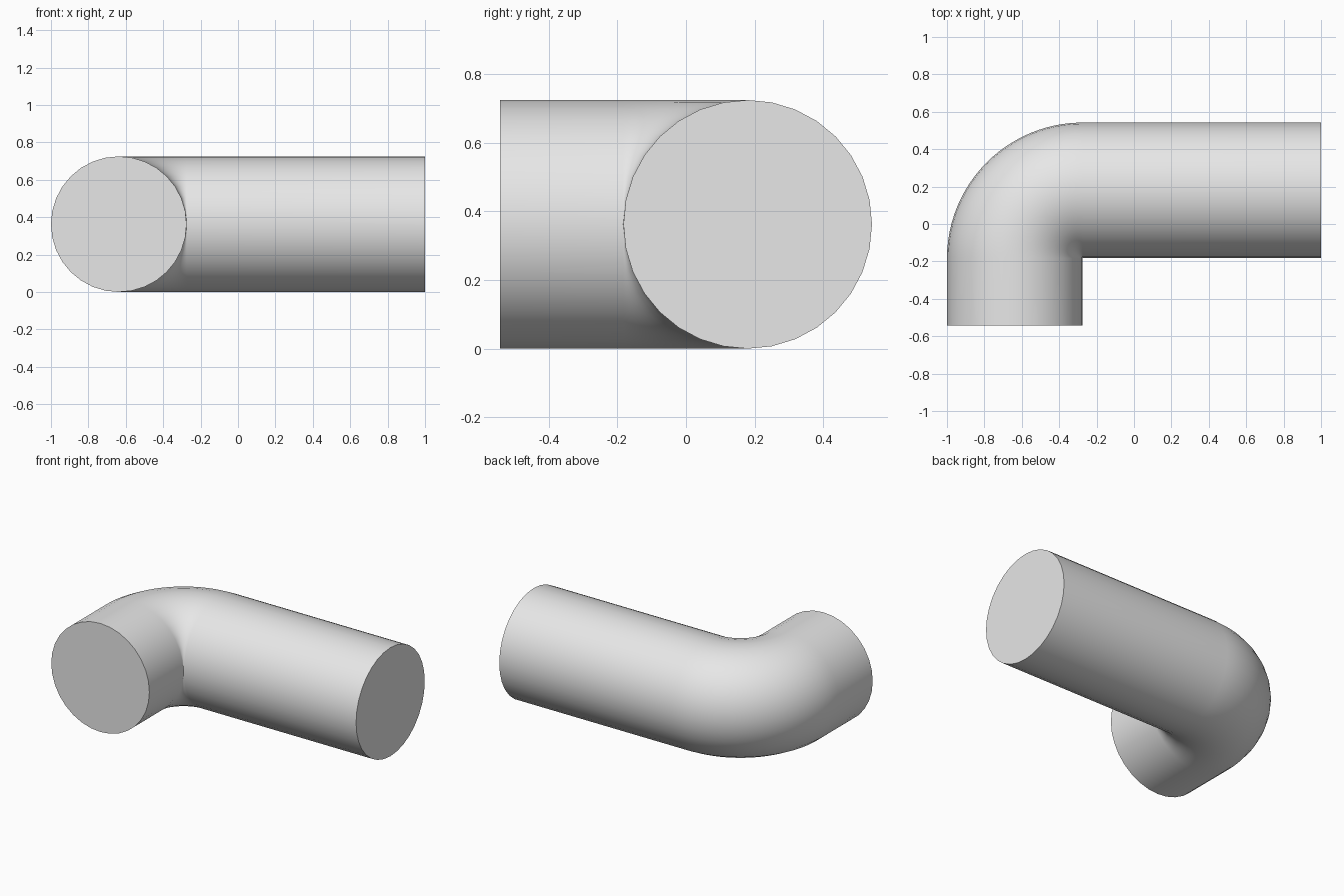
import bpy, bmesh, math
from mathutils import Vector

cube = bpy.data.objects.get("Cube")
if cube:
    bpy.data.objects.remove(cube, do_unlink=True)

RADIUS = 0.3625          # pipe radius
BEND = 0.364             # centreline radius of the elbow
HALF_Y = 0.5425          # half of the overall depth
SIDES = 32
STEPS = 24

grey = bpy.data.materials.new("plain grey")
grey.use_nodes = True
colour = (0.8, 0.8, 0.8, 1)
grey.diffuse_color = colour
grey.node_tree.nodes["Principled BSDF"].inputs["Base Color"].default_value = colour

# Centreline: short leg, quarter bend, long leg; each stop has a point and an outward direction
leg_x, leg_y = -1 + RADIUS, HALF_Y - RADIUS
pivot = Vector((leg_x + BEND, leg_y - BEND, RADIUS))
stops = [(Vector((leg_x, -HALF_Y, RADIUS)), Vector((-1, 0, 0)))]
for i in range(STEPS + 1):
    a = math.pi / 2 * i / STEPS
    out = Vector((-math.cos(a), math.sin(a), 0))
    stops.append((pivot + out * BEND, out))
stops.append((Vector((1, leg_y, RADIUS)), Vector((0, 1, 0))))

# Sweep a circle along the centreline and cap both ends
bm = bmesh.new()
up = Vector((0, 0, 1))
rings = []
for centre, out in stops:
    angles = [2 * math.pi * k / SIDES for k in range(SIDES)]
    rings.append([bm.verts.new(centre + RADIUS * (out * math.cos(t) + up * math.sin(t)))
                  for t in angles])
for a, b in zip(rings, rings[1:]):
    for k in range(SIDES):
        n = (k + 1) % SIDES
        bm.faces.new((a[k], a[n], b[n], b[k]))
bm.faces.new(rings[0])
bm.faces.new(rings[-1])
bmesh.ops.recalc_face_normals(bm, faces=bm.faces)

mesh = bpy.data.meshes.new("elbow_pipe")
bm.to_mesh(mesh)
bm.free()
mesh.materials.append(grey)
pipe = bpy.data.objects.new("elbow_pipe", mesh)
bpy.context.collection.objects.link(pipe)

# Smooth sides, crisp end caps
bpy.ops.object.select_all(action='DESELECT')
pipe.select_set(True)
bpy.context.view_layer.objects.active = pipe
bpy.ops.object.shade_smooth_by_angle(angle=math.radians(40))
